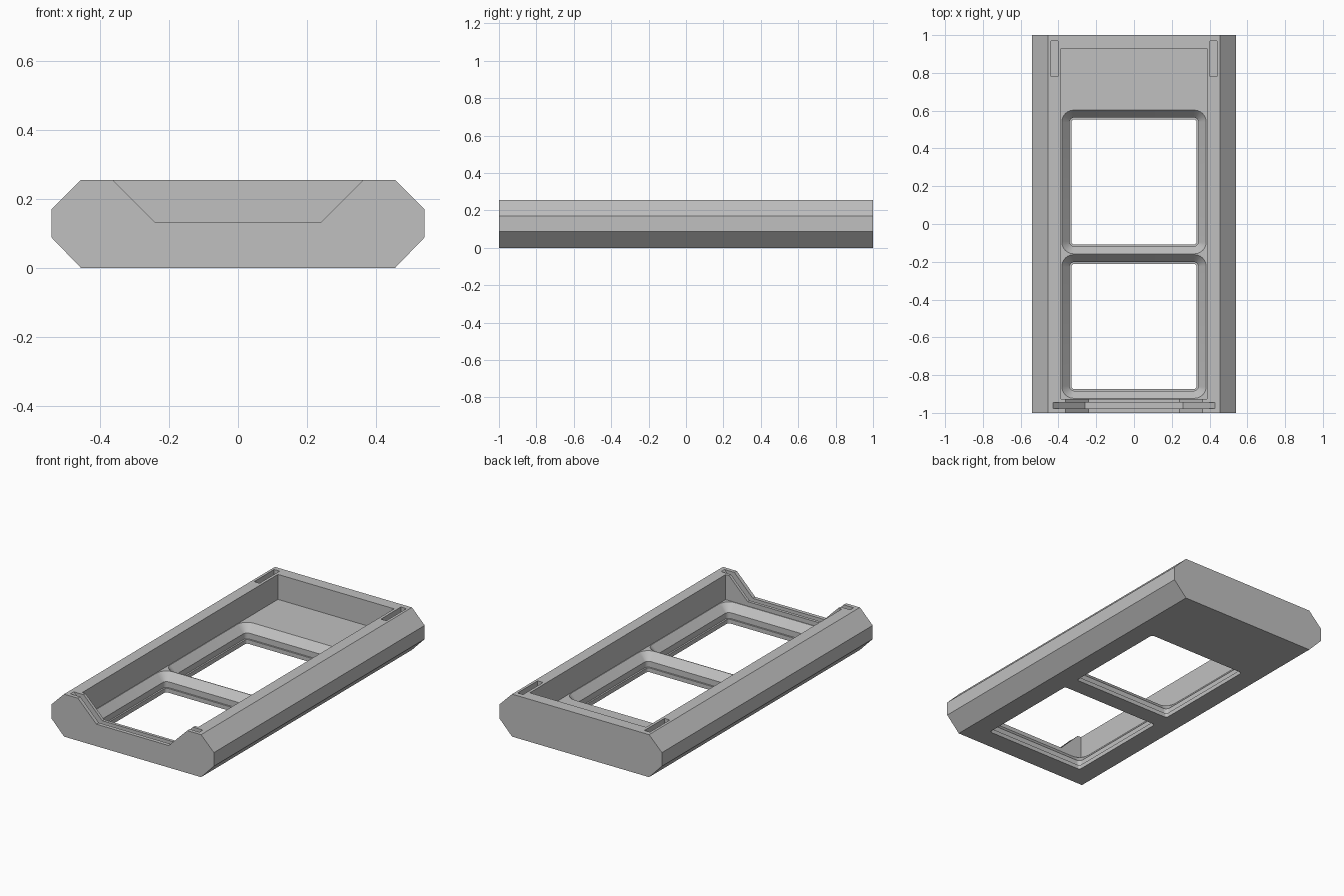
import bpy, bmesh, math

default = bpy.data.objects.get("Cube")
if default:
    bpy.data.objects.remove(default, do_unlink=True)

TOP, FLOOR = 0.255, 0.105

grey = bpy.data.materials.new("plain grey")
grey.use_nodes = True
GREY = (0.53, 0.53, 0.53, 1)
grey.diffuse_color = GREY
grey.node_tree.nodes["Principled BSDF"].inputs["Base Color"].default_value = GREY


def loft(name, rings):
    """Closed solid through a stack of matching point loops."""
    bm = bmesh.new()
    loops = [[bm.verts.new(p) for p in ring] for ring in rings]
    for a, b in zip(loops, loops[1:]):
        for i in range(len(a)):
            j = (i + 1) % len(a)
            bm.faces.new((a[i], a[j], b[j], b[i]))
    bm.faces.new(loops[0][::-1])
    bm.faces.new(loops[-1])
    bmesh.ops.recalc_face_normals(bm, faces=bm.faces)
    mesh = bpy.data.meshes.new(name)
    bm.to_mesh(mesh)
    bm.free()
    mesh.materials.append(grey)
    ob = bpy.data.objects.new(name, mesh)
    bpy.context.collection.objects.link(ob)
    return ob


def extrude_y(name, half_profile, y0, y1):
    """Mirror an (x, z) half profile and extrude it along y."""
    full = half_profile + [(-x, z) for x, z in reversed(half_profile)]
    return loft(name, [[(x, y, z) for x, z in full] for y in (y0, y1)])


def box(name, x0, x1, y0, y1, z0, z1):
    return loft(name, [[(x0, y0, z), (x1, y0, z), (x1, y1, z), (x0, y1, z)]
                       for z in (z0, z1)])


def rounded(cy, hx, hy, r, z, steps=6):
    """Rounded rectangle loop centred on x = 0."""
    pts = []
    for q, (sx, sy) in enumerate([(1, 1), (-1, 1), (-1, -1), (1, -1)]):
        for i in range(steps + 1):
            a = (q + i / steps) * math.pi / 2
            pts.append((sx * (hx - r) + r * math.cos(a),
                        cy + sy * (hy - r) + r * math.sin(a), z))
    return pts


# Eight-sided outer body
body = extrude_y("tray_body", [(0.455, 0), (0.54, 0.088), (0.54, 0.17), (0.455, TOP)], -1, 1)

# Main cavity
cutters = [box("cavity_cutter", -0.386, 0.386, -0.927, 0.93, FLOOR, 0.4)]

# Two windows with a sloped rim and a thin lower lip
for cy in (0.2225, -0.5425):
    cutters.append(loft("window_cutter", [
        rounded(cy, 0.331, 0.331, 0.015, -0.05),
        rounded(cy, 0.331, 0.331, 0.015, 0.025),
        rounded(cy, 0.341, 0.341, 0.025, 0.025),
        rounded(cy, 0.341, 0.341, 0.025, 0.06),
        rounded(cy, 0.384, 0.3824, 0.065, FLOOR + 0.002)]))

# Front notch and the panel groove that follows it
cutters.append(extrude_y("notch_cutter", [(0.24, 0.132), (0.408, 0.3)], -1.1, -0.9))
cutters.append(extrude_y("groove_cutter", [(0.26, 0.086), (0.474, 0.3)], -0.977, -0.945))

# Slots in the rear of both side rails
for s in (-1, 1):
    x0, x1 = sorted((s * 0.403, s * 0.439))
    cutters.append(box("slot_cutter", x0, x1, 0.78, 0.97, TOP - 0.05, 0.4))

# Cut everything out of the body
bpy.context.view_layer.objects.active = body
for cutter in cutters:
    cutter.hide_render = True
    mod = body.modifiers.new("cut", "BOOLEAN")
    mod.operation = "DIFFERENCE"
    mod.solver = "EXACT"
    mod.object = cutter
    bpy.ops.object.modifier_apply(modifier=mod.name)
    bpy.data.objects.remove(cutter, do_unlink=True)

# Smooth only the rounded window corners
bpy.ops.object.select_all(action="DESELECT")
body.select_set(True)
bpy.ops.object.shade_smooth_by_angle(angle=math.radians(25))
